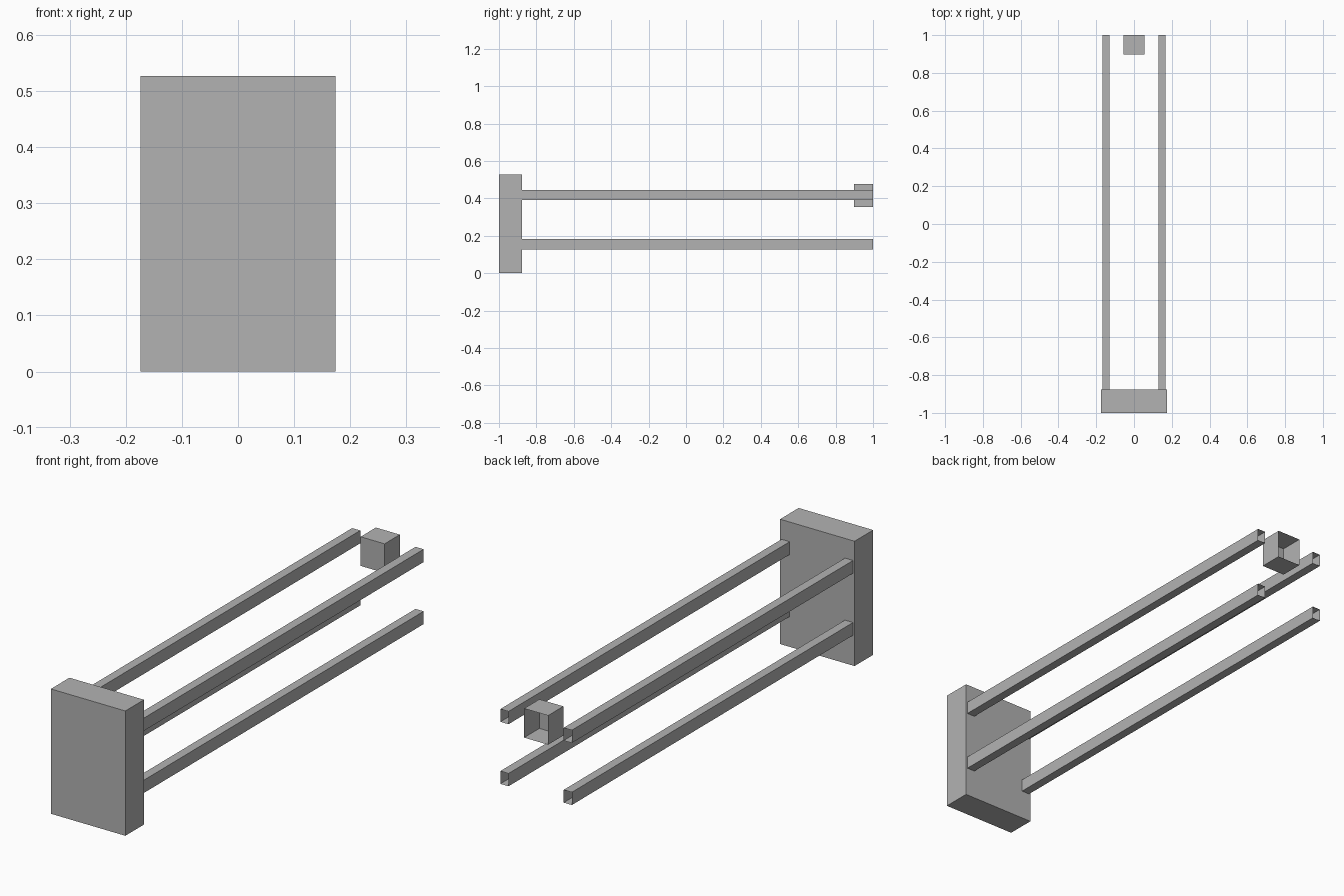
import bpy
import bmesh

if "Cube" in bpy.data.objects:
    bpy.data.objects.remove(bpy.data.objects["Cube"])

grey = bpy.data.materials.new("plain grey")
grey.diffuse_color = (0.448, 0.448, 0.448, 1.0)
grey.use_nodes = True
grey.node_tree.nodes["Principled BSDF"].inputs["Base Color"].default_value = grey.diffuse_color


def box(name, low, high, open_back=False):
    """Axis-aligned box between two corners, optionally without its +y face."""
    bm = bmesh.new()
    bmesh.ops.create_cube(bm, size=1.0)
    for v in bm.verts:
        v.co = [high[i] if v.co[i] > 0 else low[i] for i in range(3)]
    bm.normal_update()
    if open_back:
        back = [f for f in bm.faces if f.normal.y > 0.9]
        bmesh.ops.delete(bm, geom=back, context='FACES')
    mesh = bpy.data.meshes.new(name)
    bm.to_mesh(mesh)
    bm.free()
    mesh.materials.append(grey)
    obj = bpy.data.objects.new(name, mesh)
    bpy.context.collection.objects.link(obj)
    return obj


# Upright end slab
SLAB_BACK = -0.876
box("end_slab", (-0.174, -1.0, 0.0), (0.174, SLAB_BACK, 0.527))

# Four hollow rails running back from the slab, open at the far end
for side, x in (("left", -0.148), ("right", 0.148)):
    for level, z in (("lower", 0.155), ("upper", 0.417)):
        box(f"{level}_{side}_rail",
            (x - 0.019, SLAB_BACK, z - 0.027),
            (x + 0.019, 1.0, z + 0.027), open_back=True)

# Small open box between the upper rails
box("open_box", (-0.056, 0.898, 0.353), (0.056, 1.0, 0.476), open_back=True)
